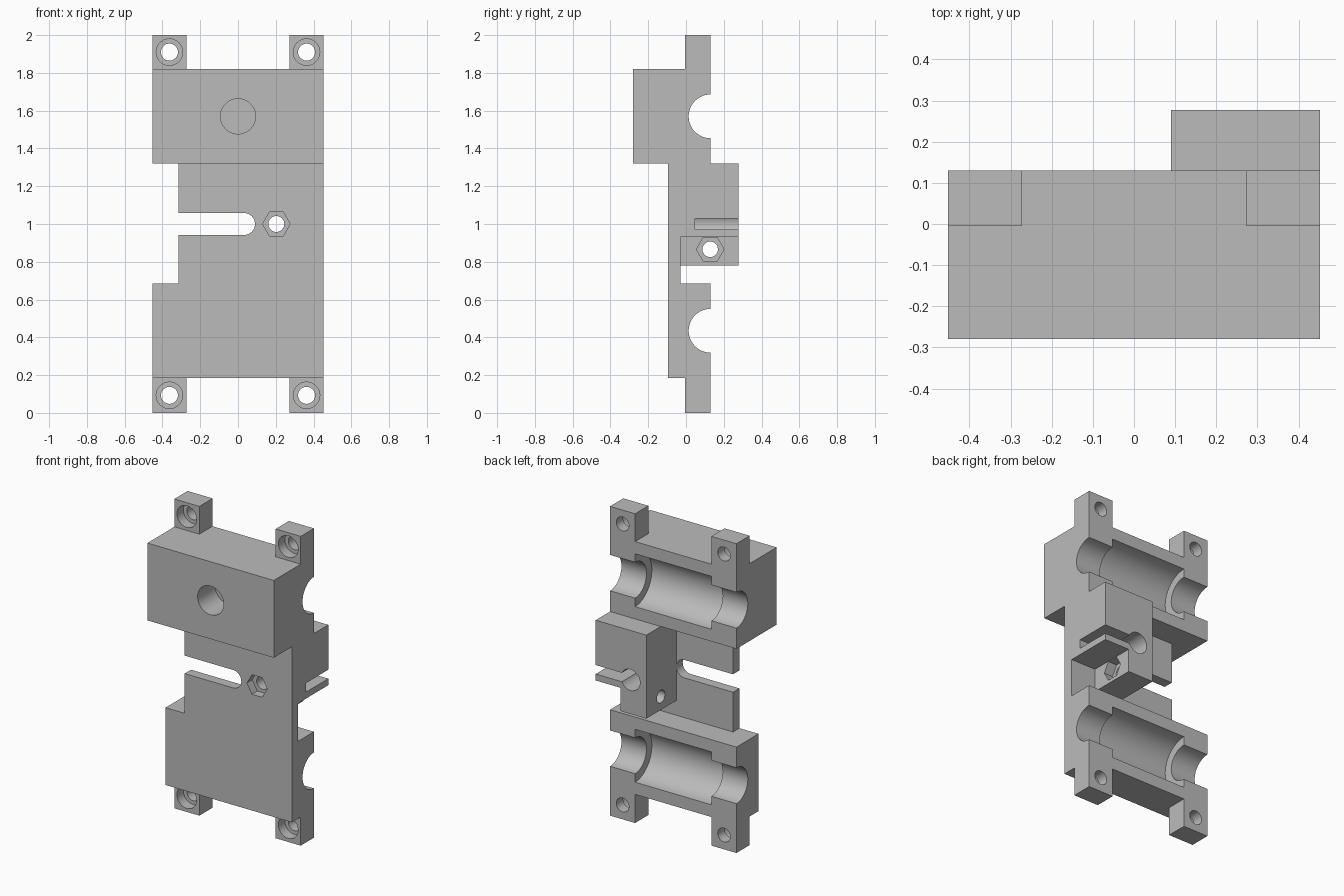
import bpy
import bmesh
import math

if "Cube" in bpy.data.objects:
    bpy.data.objects.remove(bpy.data.objects["Cube"], do_unlink=True)

grey = bpy.data.materials.new("plain_grey")
grey.use_nodes = True
colour = (0.5, 0.5, 0.5, 1)
grey.diffuse_color = colour
grey.node_tree.nodes["Principled BSDF"].inputs["Base Color"].default_value = colour


def prism(name, points, axis, start, end):
    """Extrude a 2D outline along x or y; the outline lies in (y, z) or (x, z)."""
    bm = bmesh.new()

    def place(u, v, w):
        return (w, u, v) if axis == "x" else (u, w, v)

    near = [bm.verts.new(place(u, v, start)) for u, v in points]
    far = [bm.verts.new(place(u, v, end)) for u, v in points]
    bm.faces.new(near)
    bm.faces.new(far)
    for i in range(len(points)):
        j = (i + 1) % len(points)
        bm.faces.new((near[i], near[j], far[j], far[i]))
    bmesh.ops.recalc_face_normals(bm, faces=bm.faces)
    mesh = bpy.data.meshes.new(name)
    bm.to_mesh(mesh)
    bm.free()
    mesh.materials.append(grey)
    obj = bpy.data.objects.new(name, mesh)
    bpy.context.collection.objects.link(obj)
    return obj


def box(name, x, y, z):
    return prism(name, [(x[0], z[0]), (x[1], z[0]), (x[1], z[1]), (x[0], z[1])], "y", *y)


def rod(u, v, radius, axis, start, end, sides=48):
    """Round or hexagonal cutter along an axis."""
    ring = [(u + radius * math.cos(2 * math.pi * i / sides),
             v + radius * math.sin(2 * math.pi * i / sides)) for i in range(sides)]
    return prism("cutter", ring, axis, start, end)


def cut(obj, *cutters):
    """Subtract the cutters, then smooth the round walls."""
    for cutter in cutters:
        mod = obj.modifiers.new("cut", "BOOLEAN")
        mod.operation = "DIFFERENCE"
        mod.solver = "EXACT"
        mod.object = cutter
    bpy.ops.object.select_all(action="DESELECT")
    obj.select_set(True)
    bpy.context.view_layer.objects.active = obj
    for mod in list(obj.modifiers):
        bpy.ops.object.modifier_apply(modifier=mod.name)
    for cutter in cutters:
        bpy.data.objects.remove(cutter, do_unlink=True)
    bpy.ops.object.shade_smooth_by_angle(angle=math.radians(30))


W = 0.452        # half width
INNER = 0.273    # half length of bearing pockets
FRONT, BACK = -0.095, 0.13
PLATE = -0.03    # rear of the thin plate
REAR = 0.277     # rear of the clamp

# Bearing blocks, each with a rod groove and a wider bearing pocket
for name, low, front in (("lower_bearing_block", 0.185, FRONT),
                         ("upper_bearing_block", 1.32, -0.28)):
    block = box(name, (-W, W), (front, BACK), (low, low + 0.5))
    mid = low + 0.25
    cutters = [rod(BACK, mid, 0.116, "x", -1, 1),
               rod(BACK, mid, 0.171, "x", -INNER, INNER)]
    if name.startswith("upper"):
        cutters.append(rod(0, mid, 0.093, "y", -0.4, -0.1))
    cut(block, *cutters)

# Corner tabs with counterbored screw holes
for side, sx in (("right", -1), ("left", 1)):
    for level, low in (("lower", 0), ("upper", 1.82)):
        edges = sorted((sx * INNER, sx * W))
        top = low + (0.185 if low == 0 else 0.18)
        tab = box(f"{level}_{side}_tab", edges, (-0.005, BACK), (low, top))
        hx, hz = sx * 0.363, 0.093 if low == 0 else 1.91
        cut(tab, rod(hx, hz, 0.045, "y", -0.1, 0.3),
            rod(hx, hz, 0.07, "y", -0.1, 0.06))

# Thin plate with a round-ended slot and the front nut recess
plate = box("middle_plate", (-0.315, W), (FRONT, PLATE), (0.685, 1.32))
cut(plate, box("cutter", (-0.6, 0.032), (-0.3, 0.1), (0.942, 1.058)),
    rod(0.032, 1.0, 0.058, "y", -0.3, 0.1),
    rod(0.203, 1.0, 0.042, "y", -0.3, 0.1),
    rod(0.203, 1.0, 0.073, "y", -0.3, -0.04, 6))

# Clamp with a belt channel and slit, and a cross screw with its nut recess
outline = [(0.09, 0.78), (INNER, 0.78), (INNER, 0.93), (W, 0.93), (W, 1.32), (0.09, 1.32)]
clamp = prism("belt_clamp", outline, "y", PLATE, REAR)
cut(clamp, rod(0.203, 1.0, 0.042, "y", -0.2, 0.2),
    rod(0.203, 1.0, 0.068, "y", 0.047, 0.4),
    box("cutter", (0.203, 0.6), (0.047, 0.4), (0.972, 1.03)),
    rod(0.128, 0.866, 0.041, "x", 0, 0.6),
    rod(0.128, 0.866, 0.073, "x", 0.21, 0.4, 6))
